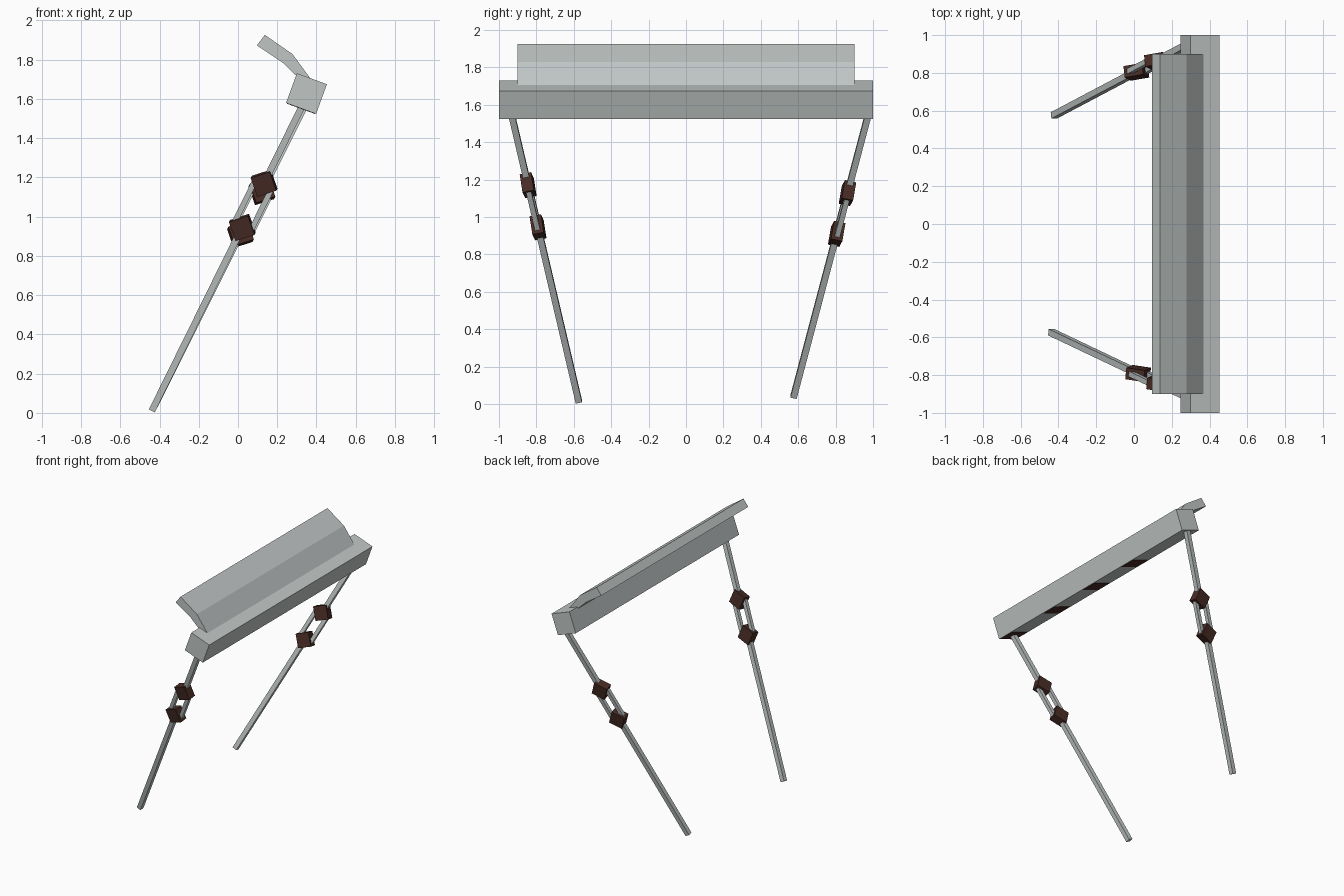
import bpy, math
from mathutils import Vector, Matrix

if "Cube" in bpy.data.objects:
    bpy.data.objects.remove(bpy.data.objects["Cube"])


def material(name, rgb):
    m = bpy.data.materials.new(name)
    m.diffuse_color = (*rgb, 1)
    m.use_nodes = True
    m.node_tree.nodes["Principled BSDF"].inputs["Base Color"].default_value = m.diffuse_color
    return m


GREY = material("pale grey metal", (0.53, 0.565, 0.56))
BROWN = material("dark brown", (0.065, 0.025, 0.018))


def mesh_object(name, verts, faces, mat):
    me = bpy.data.meshes.new(name)
    me.from_pydata(verts, [], faces)
    me.materials.append(mat)
    ob = bpy.data.objects.new(name, me)
    bpy.context.collection.objects.link(ob)
    return ob


def extrude_profile(name, pts, y0, y1, mat):
    """Extrude an anticlockwise x/z profile along y."""
    n = len(pts)
    verts = [(x, y, z) for y in (y0, y1) for x, z in pts]
    faces = [tuple(range(n)), tuple(reversed(range(n, 2 * n)))]
    faces += [(i, i + n, (i + 1) % n + n, (i + 1) % n) for i in range(n)]
    return mesh_object(name, verts, faces, mat)


def box(name, centre, axes, size, mat):
    """Box whose edges follow three given unit axes."""
    ob = extrude_profile(name, [(-.5, -.5), (.5, -.5), (.5, .5), (-.5, .5)], -.5, .5, mat)
    m = Matrix([a * s for a, s in zip(axes, size)]).transposed()
    ob.data.transform(Matrix.Translation(centre) @ m.to_4x4())
    return ob


# Tilted square top bar
a = math.radians(-20)
bx, by = Vector((math.cos(a), 0, math.sin(a))), Vector((0, 1, 0))
bz = Vector((-math.sin(a), 0, math.cos(a)))
bar_c = Vector((0.349, 0, 1.627))
box("top_bar", bar_c, (bx, by, bz), (0.163, 2.0, 0.161), GREY)

# Brown inlays under the bar
for i, y in enumerate((-0.93, -0.46, -0.03, 0.39)):
    box(f"bar_inlay_{i}", bar_c - bz * 0.081 + by * y, (bx, by, bz),
        (0.15, 0.12, 0.003), BROWN)

# Bent panel rising from the bar
extrude_profile("bent_panel", [
    (0.300, 1.715), (0.372, 1.700), (0.278, 1.828), (0.137, 1.926),
    (0.096, 1.873), (0.225, 1.787)], -0.9, 0.9, GREY)


# Legs: rod, brown joint, double link, brown joint, rod
def leg(side, base, top, block_z):
    base, top = Vector(base), Vector(top)
    d = (top - base).normalized()
    n = (by - d * by.dot(d)).normalized()
    u = n.cross(d)
    at = lambda z: base + d * ((z - base.z) / d.z)

    def rod(name, p, q, w, shift=0):
        box(name, (p + q) / 2 + u * shift, (u, n, d), (w, w, (q - p).length), GREY)

    low, high = (at(z) for z in block_z)
    rod(f"{side}_lower_rod", base, low, 0.034)
    rod(f"{side}_upper_rod", high, top, 0.034)
    for s in (-1, 1):
        rod(f"{side}_link_{s}", low, high, 0.028, s * 0.047)
    diag1, diag2 = (u + d).normalized(), (d - u).normalized()
    for name, p in (("lower", low), ("upper", high)):
        box(f"{side}_{name}_joint", p, (diag1, n, diag2), (0.103, 0.062, 0.103), BROWN)


leg("front_leg", (-0.438, -0.573, 0.013), (0.335, -0.940, 1.58), (0.945, 1.17))
leg("back_leg", (-0.424, 0.575, 0.038), (0.348, 0.983, 1.58), (0.91, 1.128))
